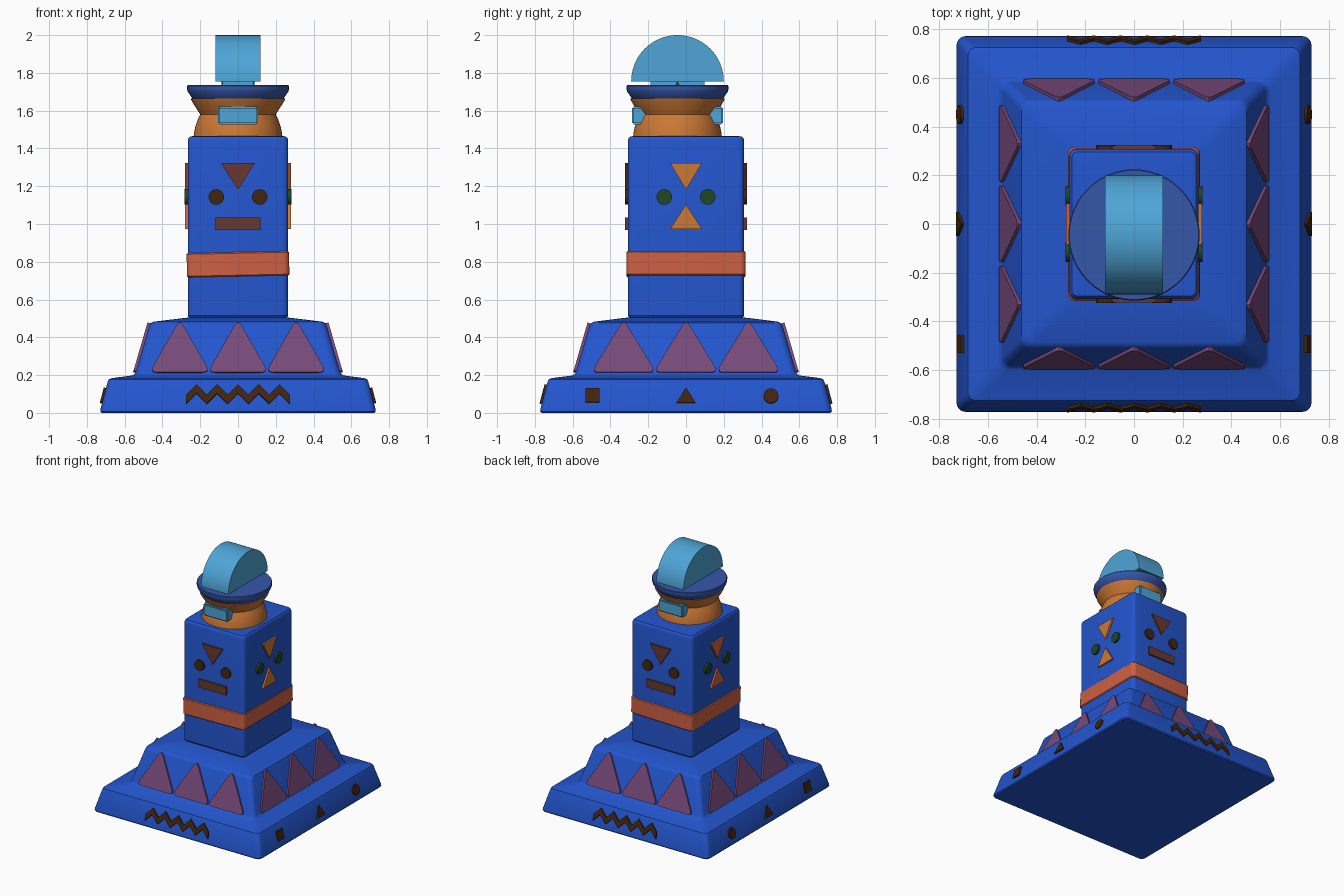
import bpy, bmesh, math
from mathutils import Vector, Matrix

if "Cube" in bpy.data.objects:
    bpy.data.objects.remove(bpy.data.objects["Cube"])


def mat(name, r, g, b):
    def lin(c):
        c /= 255
        return c / 12.92 if c <= 0.04045 else ((c + 0.055) / 1.055) ** 2.4
    m = bpy.data.materials.new(name)
    m.diffuse_color = (lin(r), lin(g), lin(b), 1)
    m.use_nodes = True
    m.node_tree.nodes["Principled BSDF"].inputs["Base Color"].default_value = m.diffuse_color
    return m


BLUE = mat("royal blue", 35, 85, 205)
NAVY = mat("dull blue", 54, 86, 170)
SKY = mat("sky blue", 78, 165, 215)
ORANGE = mat("orange", 205, 120, 52)
RED = mat("brick red", 206, 96, 66)
PURPLE = mat("purple", 120, 75, 124)
DARK = mat("dark brown", 66, 37, 14)
BROWN = mat("red brown", 103, 56, 46)
GREEN = mat("dark green", 32, 70, 36)
HEAD_Y = -0.045


def finish(name, bm, material, smooth=True):
    bmesh.ops.recalc_face_normals(bm, faces=bm.faces)
    me = bpy.data.meshes.new(name)
    bm.to_mesh(me)
    bm.free()
    me.materials.append(material)
    ob = bpy.data.objects.new(name, me)
    bpy.context.collection.objects.link(ob)
    if smooth:
        bpy.ops.object.select_all(action='DESELECT')
        ob.select_set(True)
        bpy.context.view_layer.objects.active = ob
        bpy.ops.object.shade_smooth_by_angle(angle=math.radians(35))
    return ob


def skin(bm, rings):
    """Join equal closed rings of points and cap both ends."""
    rows = [[bm.verts.new(p) for p in ring] for ring in rings]
    n = len(rows[0])
    for a, b in zip(rows, rows[1:]):
        for i in range(n):
            j = (i + 1) % n
            bm.faces.new((a[i], a[j], b[j], b[i]))
    bm.faces.new(rows[0][::-1])
    bm.faces.new(rows[-1])


def rounded_rect(hx, hy, z, r, steps=5):
    pts = []
    for k, (sx, sy) in enumerate(((1, 1), (-1, 1), (-1, -1), (1, -1))):
        for s in range(steps + 1):
            a = math.pi / 2 * (k + s / steps)
            pts.append((sx * (hx - r) + r * math.cos(a),
                        sy * (hy - r) + r * math.sin(a), z))
    return pts


def block(name, rows, material):
    bm = bmesh.new()
    skin(bm, [rounded_rect(*row) for row in rows])
    return finish(name, bm, material)


def lathe(name, profile, material, n=48):
    bm = bmesh.new()
    skin(bm, [[(r * math.cos(2 * math.pi * i / n), HEAD_Y + r * math.sin(2 * math.pi * i / n), z)
               for i in range(n)] for r, z in profile])
    return finish(name, bm, material)


def plate(name, pts, side, lo, hi, material, thick=0.012, sink=0.015):
    """Raised plate of (u, z) points on a side wall; lo/hi = (distance out, z) of the wall."""
    rot = Matrix.Rotation(side * math.pi / 2, 3, 'Z')
    slope = (hi[0] - lo[0]) / (hi[1] - lo[1])
    normal = Vector((0, -1, -slope)).normalized()
    rings = []
    for d in (-sink, thick):
        rings.append([rot @ (Vector((u, -(lo[0] + slope * (z - lo[1])), z)) + normal * d)
                      for u, z in pts])
    bm = bmesh.new()
    skin(bm, rings)
    return finish(name, bm, material)


def circle(u, z, r, n=24):
    return [(u + r * math.cos(2 * math.pi * i / n), z + r * math.sin(2 * math.pi * i / n))
            for i in range(n)]


def triangle(u, half, z_base, z_tip, r=0.0):
    pts = [Vector((u - half, z_base)), Vector((u + half, z_base)), Vector((u, z_tip))]
    if not r:
        return [tuple(p) for p in pts]
    out = []
    for i, p in enumerate(pts):      # round each corner with a short curve
        a = p + (pts[i - 1] - p).normalized() * r
        b = p + (pts[(i + 1) % 3] - p).normalized() * r
        for t in (0, 0.25, 0.5, 0.75, 1):
            out.append(tuple(a * (1 - t) ** 2 + p * 2 * t * (1 - t) + b * t * t))
    return out


def rect(u, z, hu, hz):
    return [(u - hu, z - hz), (u + hu, z - hz), (u + hu, z + hz), (u - hu, z + hz)]


# Stepped base and column
block("stepped_base", [
    (0.722, 0.765, 0.0, 0.03), (0.729, 0.772, 0.008, 0.035), (0.728, 0.771, 0.02, 0.035),
    (0.690, 0.733, 0.165, 0.035), (0.683, 0.726, 0.178, 0.035), (0.668, 0.711, 0.184, 0.035),
    (0.56, 0.60, 0.198, 0.04), (0.546, 0.587, 0.208, 0.04), (0.538, 0.58, 0.225, 0.04),
    (0.470, 0.512, 0.46, 0.04), (0.462, 0.503, 0.475, 0.04), (0.445, 0.487, 0.483, 0.04),
    (0.28, 0.325, 0.503, 0.03), (0.25, 0.29, 0.506, 0.03)], BLUE)
block("column", [
    (0.255, 0.297, 0.50, 0.02), (0.266, 0.308, 0.515, 0.03), (0.266, 0.308, 1.44, 0.03),
    (0.263, 0.305, 1.453, 0.03), (0.255, 0.297, 1.462, 0.025), (0.24, 0.28, 1.465, 0.02)], BLUE)

# Slightly tilted band
band = block("band", [
    (0.265, 0.31, -0.064, 0.03), (0.271, 0.316, -0.058, 0.03),
    (0.271, 0.316, 0.058, 0.03), (0.265, 0.31, 0.064, 0.03)], RED)
band.location.z = 0.787
band.rotation_euler.y = math.radians(-1.2)

# Tier triangles and base marks on all four sides
zig = [(-0.275 + 0.055 * i, 0.125 if i % 2 else 0.07) for i in range(11)]
zigzag = [(u, z - 0.024) for u, z in zig] + [(u, z + 0.024) for u, z in reversed(zig)]
for side in range(4):
    wide = side % 2
    lo, hi = ((0.538, 0.225), (0.470, 0.46)) if wide else ((0.58, 0.225), (0.512, 0.46))
    step = 0.33 if wide else 0.308
    for k in (-1, 0, 1):
        plate(f"tier_triangle_{side}_{k + 1}", triangle(k * step, step / 2 + 0.006, 0.212, 0.492, 0.04),
              side, lo, hi, PURPLE, 0.014)
    if wide:
        lo, hi = (0.728, 0.02), (0.690, 0.165)
        m = 1 if side == 1 else -1
        plate(f"square_mark_{side}", rect(-0.495 * m, 0.092, 0.036, 0.037), side, lo, hi, DARK)
        plate(f"triangle_mark_{side}", triangle(0, 0.05, 0.052, 0.132), side, lo, hi, DARK)
        plate(f"circle_mark_{side}", circle(0.45 * m, 0.088, 0.039), side, lo, hi, DARK)
    else:
        plate(f"zigzag_{side}", zigzag, side, (0.771, 0.02), (0.733, 0.165), DARK)

# Faces on the four sides of the column
for side in range(4):
    wide = side % 2
    d = 0.266 if wide else 0.308
    wall = ((d, 0.5), (d, 1.4))
    main = (BROWN, ORANGE, BROWN, RED)[side]
    plate(f"brow_triangle_{side}", triangle(0, 0.084 if wide else 0.09, 1.322, 1.182),
          side, *wall, main, 0.014)
    for s in (-1, 1):
        plate(f"eye_{side}_{s + 1}", circle(s * 0.115, 1.143, 0.041), side, *wall,
              GREEN if wide else DARK, 0.016)
    mouth = triangle(0, 0.084, 0.974, 1.104) if wide else rect(0, 1.002, 0.12, 0.033)
    plate(f"mouth_{side}", mouth, side, *wall, main, 0.014)

# Waisted head and hat disc
lathe("head", [(0.236, 1.455), (0.233, 1.48), (0.226, 1.515), (0.214, 1.55), (0.200, 1.58),
               (0.246, 1.652), (0.250, 1.664), (0.22, 1.668)], ORANGE)
lathe("hat_disc", [(0.238, 1.662), (0.243, 1.666), (0.266, 1.70), (0.27, 1.715),
                   (0.27, 1.73), (0.266, 1.735)], NAVY)

# Bar showing through the front and back of the head
bm = bmesh.new()
bmesh.ops.create_cube(bm, size=1)
bmesh.ops.transform(bm, verts=bm.verts, matrix=Matrix.Translation((0, HEAD_Y, 1.575))
                    @ Matrix.Diagonal((0.212, 0.482, 0.094, 1)))
bmesh.ops.bevel(bm, geom=bm.edges[:], offset=0.008, segments=2, affect='EDGES')
finish("head_bar", bm, SKY)

# Crest support and half-round crest
bm = bmesh.new()
bmesh.ops.create_cube(bm, size=1)
bmesh.ops.transform(bm, verts=bm.verts, matrix=Matrix.Translation((0, HEAD_Y, 1.746))
                    @ Matrix.Diagonal((0.165, 0.285, 0.036, 1)))
finish("crest_support", bm, SKY, False)
for side in (1, 3):
    m = 1 if side == 1 else -1
    plate(f"support_mark_{side}", triangle(HEAD_Y * m, 0.012, 1.736, 1.76), side,
          (0.0825, 1.7), (0.0825, 1.8), GREEN, 0.004)
bm = bmesh.new()
arc = [(HEAD_Y + 0.245 * math.cos(math.pi * i / 40), 1.755 + 0.245 * math.sin(math.pi * i / 40))
       for i in range(41)]
skin(bm, [[(x, y, z) for y, z in arc] for x in (-0.119, 0.119)])
finish("crest", bm, SKY)
